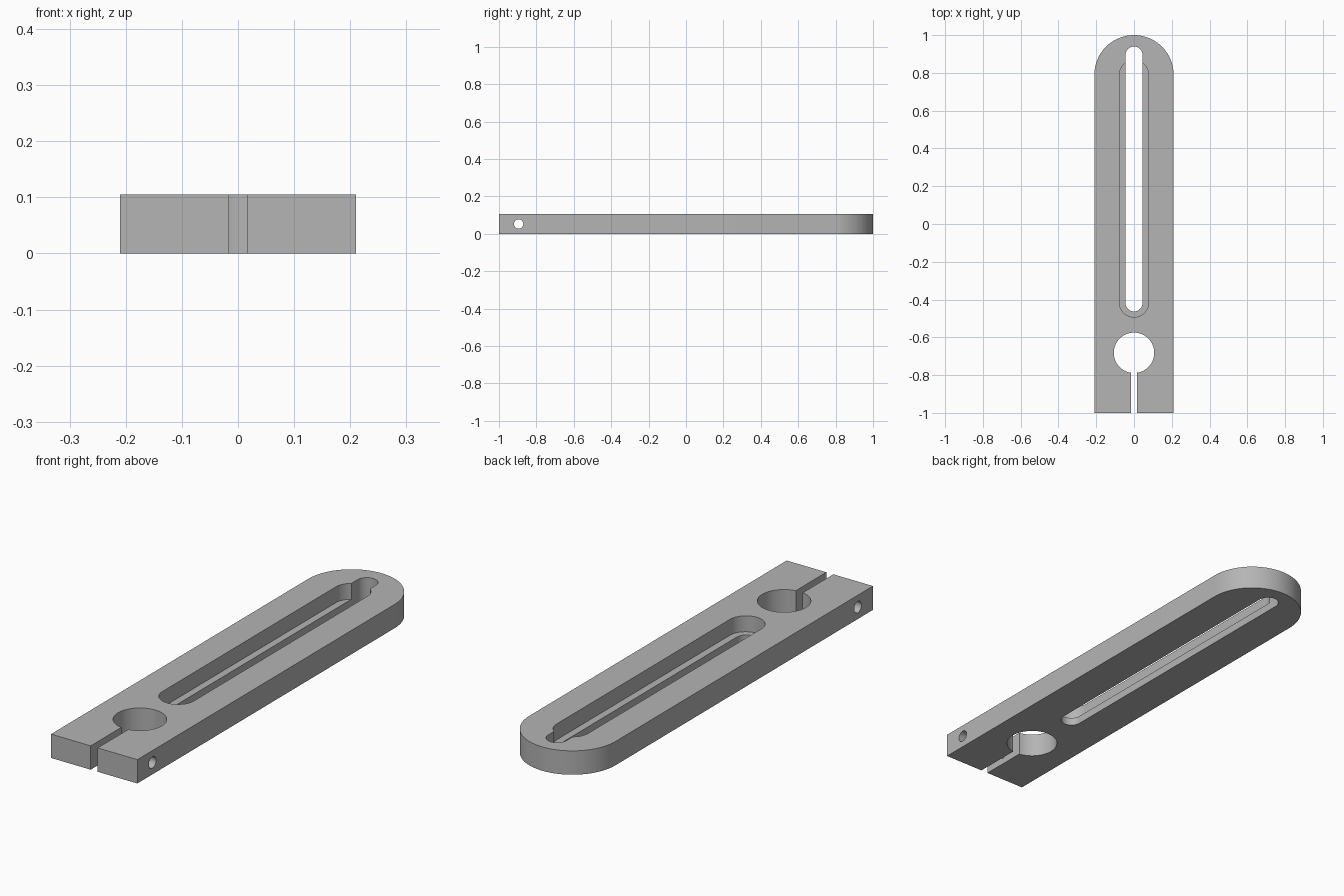
import bpy, bmesh, math
from mathutils import Matrix

if "Cube" in bpy.data.objects:
    bpy.data.objects.remove(bpy.data.objects["Cube"])

HEIGHT = 0.105
HALF_WIDTH = 0.21
SEGMENTS = 32

grey = bpy.data.materials.new("plain grey")
grey.use_nodes = True
grey.diffuse_color = (0.46, 0.46, 0.46, 1)
grey.node_tree.nodes["Principled BSDF"].inputs["Base Color"].default_value = grey.diffuse_color


def arc(y, radius, start):
    """Half circle of points around (0, y), counterclockwise from start."""
    angles = [start + math.pi * i / SEGMENTS for i in range(SEGMENTS + 1)]
    return [(radius * math.cos(a), y + radius * math.sin(a)) for a in angles]


def slot(y_front, y_back, radius):
    return arc(y_back, radius, 0) + arc(y_front, radius, math.pi)


def prism(name, outline, bottom, top):
    """Extrude a flat outline from bottom to top."""
    bm = bmesh.new()
    face = bm.faces.new([bm.verts.new((x, y, bottom)) for x, y in outline])
    result = bmesh.ops.extrude_face_region(bm, geom=[face])
    moved = [v for v in result["geom"] if isinstance(v, bmesh.types.BMVert)]
    bmesh.ops.translate(bm, verts=moved, vec=(0, 0, top - bottom))
    bmesh.ops.remove_doubles(bm, verts=bm.verts, dist=1e-6)
    bmesh.ops.recalc_face_normals(bm, faces=bm.faces)
    mesh = bpy.data.meshes.new(name)
    bm.to_mesh(mesh)
    bm.free()
    mesh.materials.append(grey)
    obj = bpy.data.objects.new(name, mesh)
    bpy.context.collection.objects.link(obj)
    return obj


def cut(body, cutter):
    """Subtract the cutter for good, then drop it."""
    mod = body.modifiers.new("cut", "BOOLEAN")
    mod.operation = "DIFFERENCE"
    mod.solver = "EXACT"
    mod.object = cutter
    bpy.context.view_layer.objects.active = body
    bpy.ops.object.modifier_apply(modifier=mod.name)
    bpy.data.objects.remove(cutter)


# Arm: flat bar, square at the front and round at the back
outline = [(-HALF_WIDTH, -1), (HALF_WIDTH, -1)] + arc(1 - HALF_WIDTH, HALF_WIDTH, 0)
arm = prism("slotted_clamp_arm", outline, 0, HEIGHT)

# Long through slot and the wider recess above its ledge
cut(arm, prism("through_slot", slot(-0.418, 0.895, 0.045), -0.1, 0.2))
cut(arm, prism("slot_recess", slot(-0.416, 0.79, 0.077), 0.035, 0.2))

# Clamp bore and the split that opens it to the front
cut(arm, prism("clamp_bore", slot(-0.682, -0.682, 0.107), -0.1, 0.2))
split = [(-0.017, -1.1), (0.017, -1.1), (0.017, -0.7), (-0.017, -0.7)]
cut(arm, prism("clamp_split", split, -0.1, 0.2))

# Clamp screw hole running across both jaws
screw_hole = prism("screw_hole", slot(0, 0, 0.025), -0.3, 0.3)
screw_hole.data.transform(Matrix.Translation((0, -0.895, HEIGHT / 2))
                          @ Matrix.Rotation(math.pi / 2, 4, "Y"))
cut(arm, screw_hole)

# Smooth curved walls with sharp rims
bpy.ops.object.select_all(action="DESELECT")
arm.select_set(True)
bpy.context.view_layer.objects.active = arm
bpy.ops.object.shade_smooth_by_angle(angle=math.radians(30))
